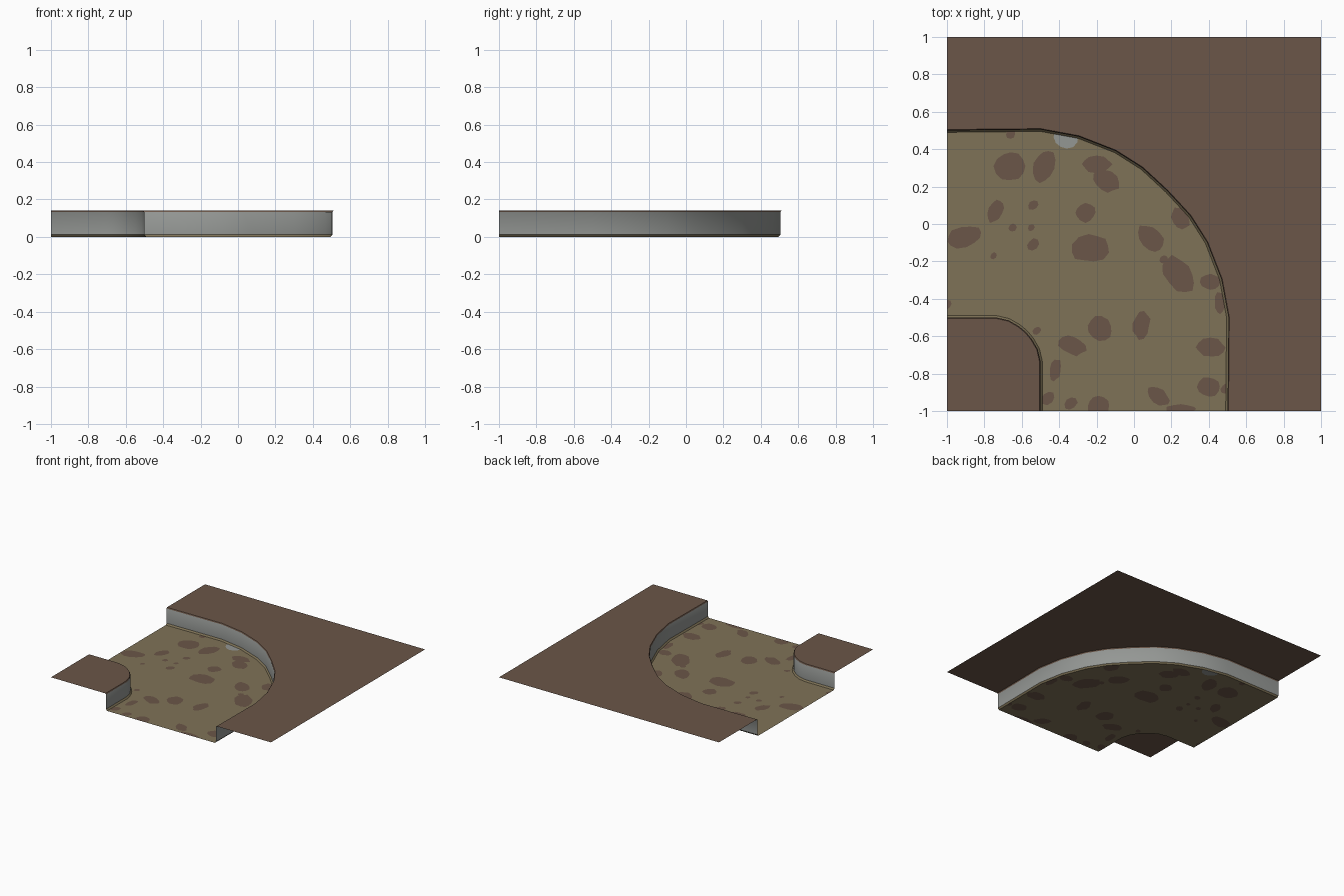
import bpy
import bmesh
import math
import random
from mathutils import Vector
from mathutils.geometry import delaunay_2d_cdt

random.seed(4)
if "Cube" in bpy.data.objects:
    bpy.data.objects.remove(bpy.data.objects["Cube"], do_unlink=True)


def make_material(name, red, green, blue):
    mat = bpy.data.materials.new(name)
    mat.use_nodes = True
    colour = (red, green, blue, 1)
    mat.diffuse_color = colour
    mat.node_tree.nodes["Principled BSDF"].inputs["Base Color"].default_value = colour
    return mat


EARTH = make_material("brown earth", 0.147, 0.093, 0.065)
SAND = make_material("tan sand", 0.212, 0.171, 0.095)
STONE = make_material("grey stone", 0.296, 0.309, 0.296)

TOP = 0.14


def make_object(name, bm, materials):
    mesh = bpy.data.meshes.new(name)
    bm.to_mesh(mesh)
    bm.free()
    for mat in materials:
        mesh.materials.append(mat)
    obj = bpy.data.objects.new(name, mesh)
    bpy.context.collection.objects.link(obj)
    return obj


def mirrored(half):
    """Complete a bend that is symmetric about its diagonal."""
    points = [Vector(p) for p in half]
    return points + [p.yx for p in reversed(points[:-1])]


def offset(path, distance):
    """Shift a path sideways; positive is to the right of its direction."""
    result = []
    last = len(path) - 1
    for i, point in enumerate(path):
        before = path[i] - path[i - 1] if i > 0 else path[1] - path[0]
        after = path[i + 1] - path[i] if i < last else before
        along = (before.normalized() + after.normalized()).normalized()
        moved = point + Vector((along.y, -along.x)) * distance
        # keep both ends on the tile border
        if i == 0:
            moved.x = -1
        if i == last:
            moved.y = -1
        result.append(moved)
    return result


# Plan outlines of the two banks
outer_path = mirrored([(-1, 0.5), (-0.5, 0.505), (-0.295, 0.467),
                       (-0.098, 0.39), (0.044, 0.3), (0.177, 0.177)])
inner_path = mirrored([(-1, -0.5), (-0.735, -0.5), (-0.67, -0.515),
                       (-0.615, -0.547), (-0.578, -0.578)])

# Cross-section rows: shift towards the road, height
SECTION = [(-0.005, TOP), (0, TOP - 0.008), (0, 0.012), (0.01, 0)]


def build_bank(name, path, side):
    """Sweep the section along the bank: earth lip, stone wall, sand skirting."""
    bm = bmesh.new()
    rows = []
    for shift, height in SECTION:
        points = offset(path, shift * side)
        rows.append([bm.verts.new((p.x, p.y, height)) for p in points])
    for band in range(len(rows) - 1):
        upper, lower = rows[band], rows[band + 1]
        for i in range(len(path) - 1):
            quad = [upper[i], upper[i + 1], lower[i + 1], lower[i]]
            if side > 0:
                quad.reverse()
            bm.faces.new(quad).material_index = band
    obj = make_object(name, bm, [EARTH, STONE, SAND])
    bpy.ops.object.select_all(action="DESELECT")
    bpy.context.view_layer.objects.active = obj
    obj.select_set(True)
    bpy.ops.object.shade_smooth_by_angle(angle=math.radians(35))


def build_ground(name, outline):
    """Flat earth sheet at the top of a bank."""
    bm = bmesh.new()
    face = bm.faces.new([bm.verts.new((p.x, p.y, TOP)) for p in outline])
    face.normal_update()
    if face.normal.z < 0:
        face.normal_flip()
    bmesh.ops.triangulate(bm, faces=bm.faces[:])
    make_object(name, bm, [EARTH])


def blob(x, y, length, width, tilt=0, sides=12):
    """Irregular rounded patch outline."""
    turn = math.radians(tilt)
    points = []
    for i in range(sides):
        angle = math.tau * i / sides
        size = random.uniform(0.88, 1.1)
        u = math.cos(angle) * length * size
        v = math.sin(angle) * width * size
        points.append(Vector((x + u * math.cos(turn) - v * math.sin(turn),
                              y + u * math.sin(turn) + v * math.cos(turn))))
    return points


# Banks and upper ground
build_bank("outer_bank", outer_path, 1)
build_bank("inner_bank", inner_path, -1)
lip = SECTION[0][0]
build_ground("outer_ground", offset(outer_path, lip)
             + [Vector((1, -1)), Vector((1, 1)), Vector((-1, 1))])
build_ground("inner_ground", offset(inner_path, -lip) + [Vector((-1, -1))])

# Large earth patches: x, y, half length, half width, tilt
large = [
    (-.66, .31, .085, .08, 0), (-.48, .31, .09, .055, 75),
    (-.2, .32, .08, .045, 0), (-.15, .23, .075, .055, -30),
    (-.74, .07, .065, .04, 65), (-.91, -.07, .1, .055, 15),
    (-.23, -.13, .1, .075, 10), (-.26, .06, .055, .05, 0),
    (.09, -.08, .085, .06, -50), (.24, -.27, .11, .07, -50),
    (.41, -.31, .055, .045, 0), (.25, .03, .06, .045, -60),
    (-.18, -.56, .07, .06, -40), (.04, -.54, .075, .045, 80),
    (-.33, -.65, .075, .05, -20), (.41, -.66, .075, .05, 0),
    (.4, -.87, .06, .055, 0), (.46, -.42, .06, .03, 90),
    (-.42, -.78, .06, .03, 80), (.13, -.92, .07, .04, -40),
    (-.19, -.97, .06, .05, 0), (.25, -.99, .08, .025, 0),
]
# Small earth patches: x, y, radius
small = [
    (-.66, .48, .03), (-.54, .1, .03), (-.65, -.02, .025),
    (-.55, -.02, .02), (-.54, -.11, .035), (-.75, -.17, .02),
    (.16, -.19, .025), (-.52, -.57, .025), (-.46, -.93, .04),
    (-1, -.43, .03), (.49, -.88, .03), (-.34, -.96, .04),
]
patches = [blob(*spec) for spec in large]
patches += [blob(x, y, r, r * 0.8, 45, 8) for x, y, r in small]
pebble = blob(-.36, .465, .065, .06)

# Road floor, with the patches and pebble cut into it as faces
edge = SECTION[-1][0]
floor_outline = offset(outer_path, edge) + offset(inner_path, -edge)[::-1]
points, loops = [], []
for outline in [floor_outline, pebble] + patches:
    # the floor runs clockwise, so turn it to match the patches
    if outline is floor_outline:
        outline = outline[::-1]
    loops.append(list(range(len(points), len(points) + len(outline))))
    points += outline
verts, _, faces, _, _, sources = delaunay_2d_cdt(points, [], loops, 1, 1e-5)

bm = bmesh.new()
corners = [bm.verts.new((v.x, v.y, 0)) for v in verts]
for face, source in zip(faces, sources):
    if 0 not in source:
        continue
    new_face = bm.faces.new([corners[i] for i in face])
    new_face.normal_update()
    if new_face.normal.z < 0:
        new_face.normal_flip()
    if 1 in source:
        new_face.material_index = 2
    elif len(source) > 1:
        new_face.material_index = 1
loose = [v for v in bm.verts if not v.link_faces]
bmesh.ops.delete(bm, geom=loose, context="VERTS")
make_object("road_floor", bm, [SAND, EARTH, STONE])
